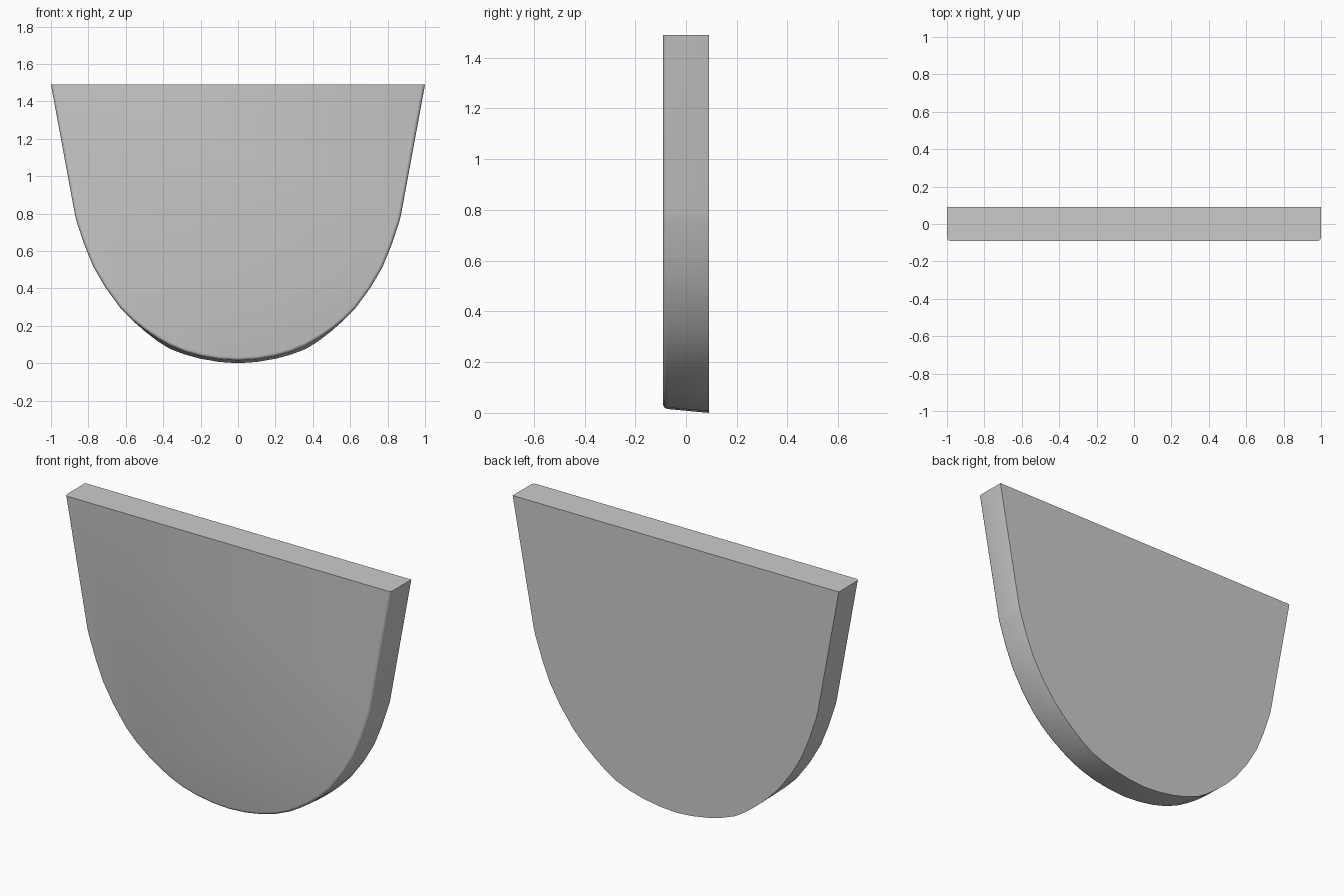
import bpy, bmesh
from mathutils import Vector

if "Cube" in bpy.data.objects:
    bpy.data.objects.remove(bpy.data.objects["Cube"])

TOP = 1.49
# Half outline (x, z back, z front) from top corner to bottom centre
HALF = [(1.0, TOP, TOP), (0.871, 0.79, 0.79), (0.862, 0.755, 0.755), (0.82, 0.63, 0.63),
        (0.773, 0.515, 0.515), (0.709, 0.405, 0.405), (0.63, 0.297, 0.297),
        (0.565, 0.23, 0.232), (0.497, 0.17, 0.178), (0.43, 0.118, 0.133),
        (0.364, 0.077, 0.095), (0.285, 0.047, 0.062), (0.2, 0.024, 0.038),
        (0.1, 0.007, 0.021), (0.0, 0.0, 0.015)]


def outline(col):
    half = [Vector((p[0], p[col])) for p in HALF]
    return half + [Vector((-p.x, p.y)) for p in reversed(half[:-1])]


def inset(pts, d):
    # Move the rim inward along its normal, keeping the top edge level
    out = []
    for i, p in enumerate(pts):
        t = (pts[min(i + 1, len(pts) - 1)] - pts[max(i - 1, 0)]).normalized()
        q = p + Vector((t.y, -t.x)) * d
        if i in (0, len(pts) - 1):
            q = Vector((p.x - d if p.x > 0 else p.x + d, TOP))
        out.append(q)
    return out


# Pocket-shaped panel: back outline lofted to a rounded front rim
front = outline(2)
layers = [(0.09, outline(1)), (-0.071, front), (-0.081, inset(front, 0.003)),
          (-0.087, inset(front, 0.008)), (-0.09, inset(front, 0.017))]
bm = bmesh.new()
rings = [[bm.verts.new((p.x, y, p.y)) for p in pts] for y, pts in layers]
for a, b in zip(rings, rings[1:]):
    for i in range(len(a) - 1):
        bm.faces.new((a[i], a[i + 1], b[i + 1], b[i]))
bm.faces.new(rings[0])
bm.faces.new(rings[-1])
# Flat top edge
bm.faces.new([r[0] for r in rings] + [r[-1] for r in reversed(rings)])
bmesh.ops.recalc_face_normals(bm, faces=bm.faces)

mesh = bpy.data.meshes.new("rounded_panel")
bm.to_mesh(mesh)
bm.free()
panel = bpy.data.objects.new("rounded_panel", mesh)
bpy.context.collection.objects.link(panel)
bpy.context.view_layer.objects.active = panel
panel.select_set(True)
bpy.ops.object.shade_smooth_by_angle(angle=0.6)
